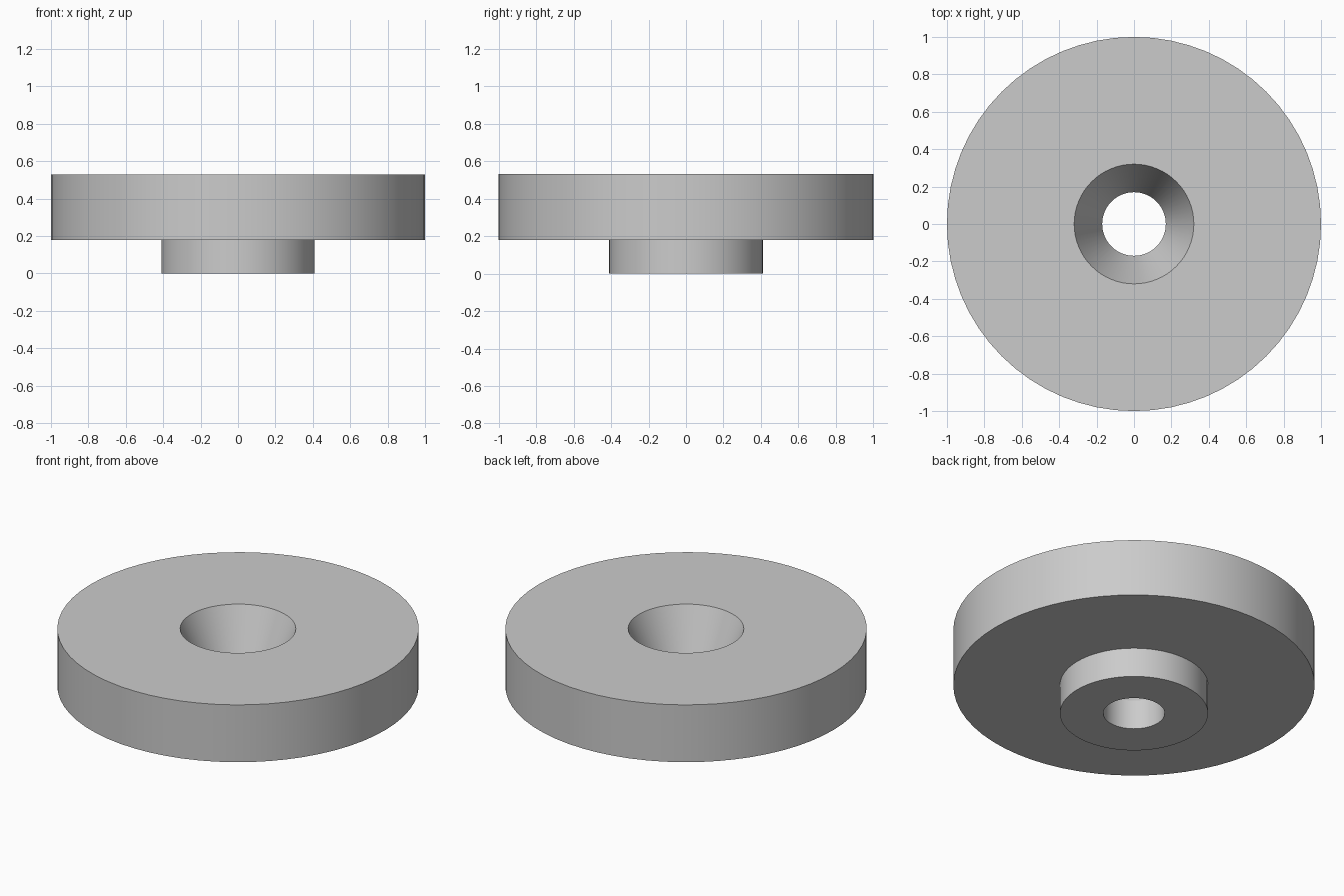
import bpy
import bmesh
import math

cube = bpy.data.objects.get("Cube")
if cube:
    bpy.data.objects.remove(cube, do_unlink=True)

SEGMENTS = 64

# Plain grey material
grey = bpy.data.materials.new("light_grey")
grey.use_nodes = True
colour = (0.6, 0.6, 0.6, 1)
grey.diffuse_color = colour
grey.node_tree.nodes["Principled BSDF"].inputs["Base Color"].default_value = colour


def lathe(name, profile):
    """Turn a closed (radius, height) profile around the z axis."""
    bm = bmesh.new()
    rings = []
    for radius, height in profile:
        rings.append([
            bm.verts.new((radius * math.cos(a), radius * math.sin(a), height))
            for a in (math.tau * i / SEGMENTS for i in range(SEGMENTS))
        ])
    for k, ring in enumerate(rings):
        above = rings[(k + 1) % len(rings)]
        for i in range(SEGMENTS):
            j = (i + 1) % SEGMENTS
            bm.faces.new((ring[i], ring[j], above[j], above[i]))
    bmesh.ops.recalc_face_normals(bm, faces=bm.faces)
    mesh = bpy.data.meshes.new(name)
    bm.to_mesh(mesh)
    bm.free()
    mesh.materials.append(grey)
    obj = bpy.data.objects.new(name, mesh)
    bpy.context.collection.objects.link(obj)
    bpy.ops.object.select_all(action="DESELECT")
    obj.select_set(True)
    bpy.context.view_layer.objects.active = obj
    bpy.ops.object.shade_smooth_by_angle(angle=math.radians(20))
    return obj


# Disc with a lower boss, a straight bore and a countersunk top
lathe("countersunk_disc", [
    (0.17, 0.0), (0.41, 0.0),      # boss underside
    (0.41, 0.18), (1.0, 0.18),     # boss wall and disc underside
    (1.0, 0.53), (0.32, 0.53),     # rim and top face
    (0.17, 0.18),                  # foot of the countersink
])
